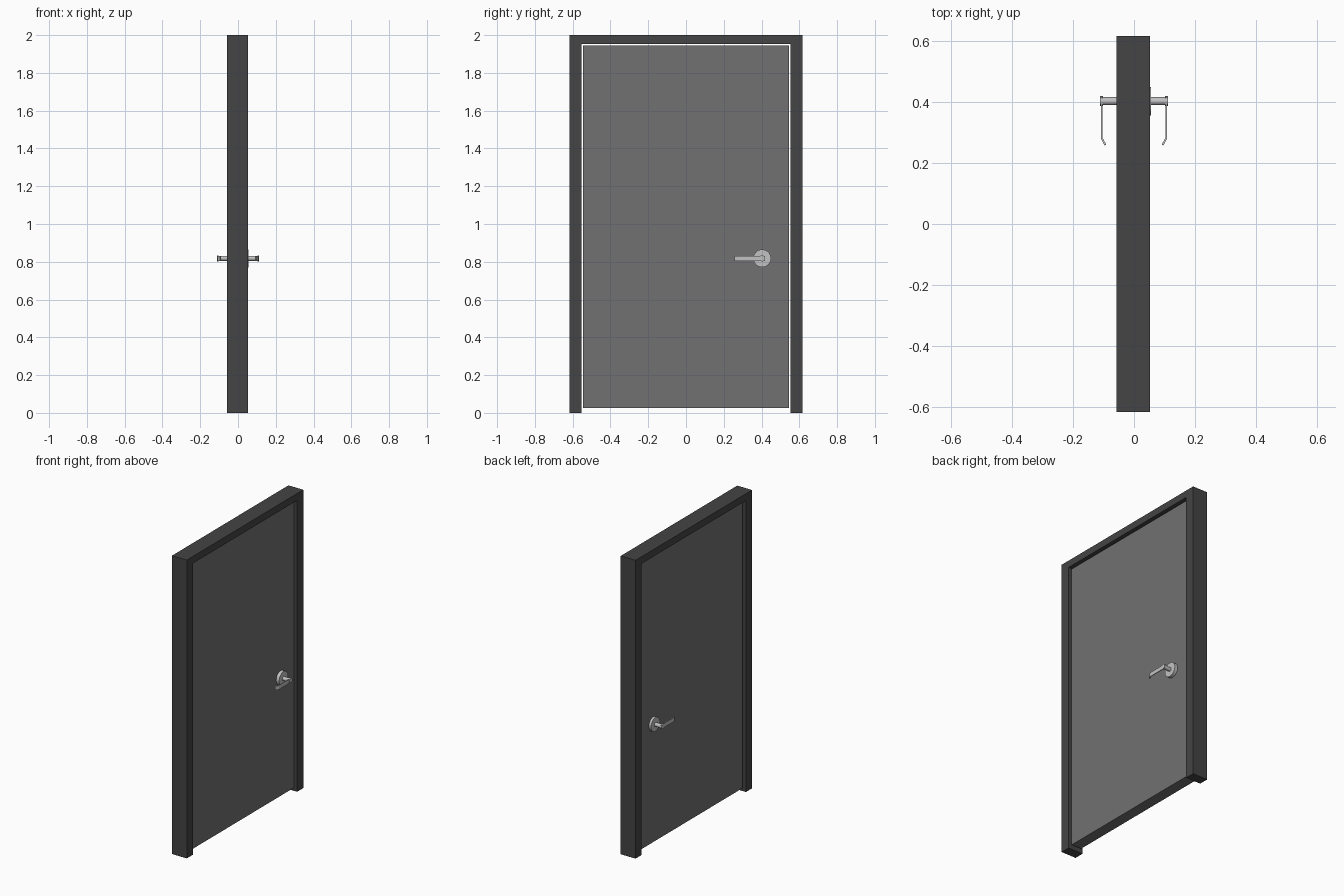
import bpy, bmesh, math
from mathutils import Matrix

if "Cube" in bpy.data.objects:
    bpy.data.objects.remove(bpy.data.objects["Cube"])


def material(name, rgb):
    m = bpy.data.materials.new(name)
    m.diffuse_color = (*rgb, 1)
    m.use_nodes = True
    m.node_tree.nodes["Principled BSDF"].inputs["Base Color"].default_value = m.diffuse_color
    return m


FRAME = material("dark grey", (0.058, 0.058, 0.058))
DOOR = material("mid grey", (0.165, 0.165, 0.165))
METAL = material("brushed metal", (0.54, 0.54, 0.54))


def finish(name, bm, mat):
    bmesh.ops.recalc_face_normals(bm, faces=bm.faces)
    me = bpy.data.meshes.new(name)
    bm.to_mesh(me)
    bm.free()
    me.materials.append(mat)
    ob = bpy.data.objects.new(name, me)
    bpy.context.collection.objects.link(ob)
    return ob


def extrude_profile(name, pts, offset, mat):
    """Extrude a closed 3D outline along an offset vector."""
    bm = bmesh.new()
    face = bm.faces.new([bm.verts.new(p) for p in pts])
    r = bmesh.ops.extrude_face_region(bm, geom=[face])
    verts = [v for v in r["geom"] if isinstance(v, bmesh.types.BMVert)]
    bmesh.ops.translate(bm, verts=verts, vec=offset)
    return finish(name, bm, mat)


def disc(name, x0, x1, r, y, z, mat, sides=24):
    """Cylinder lying along x."""
    bm = bmesh.new()
    mtx = Matrix.Translation(((x0 + x1) / 2, y, z)) @ Matrix.Rotation(math.pi / 2, 4, 'Y')
    bmesh.ops.create_cone(bm, cap_ends=True, segments=sides, radius1=r, radius2=r,
                          depth=abs(x1 - x0), matrix=mtx)
    ob = finish(name, bm, mat)
    bpy.context.view_layer.objects.active = ob
    ob.select_set(True)
    bpy.ops.object.shade_smooth_by_angle(angle=math.radians(35))
    ob.select_set(False)
    return ob


# Frame: two jambs and a header as one outline
W, I, TOP = 0.617, 0.552, 1.953
outline = [(-W, 0), (-W, 2), (W, 2), (W, 0), (I, 0), (I, TOP), (-I, TOP), (-I, 0)]
extrude_profile("door_frame", [(-0.058, y, z) for y, z in outline], (0.11, 0, 0), FRAME)

# Door leaf with a thin gap all round
leaf = [(-0.544, 0.025), (0.544, 0.025), (0.544, 1.945), (-0.544, 1.945)]
extrude_profile("door_leaf", [(-0.04, y, z) for y, z in leaf], (0.074, 0, 0), DOOR)

# Lever handles on both sides
HY, HZ = 0.403, 0.818
lever = [(0.103, 0.417), (0.108, 0.417), (0.108, 0.279), (0.096, 0.257),
         (0.091, 0.261), (0.103, 0.282)]
for side, s in (("right", 1), ("left", -1)):
    disc(f"rosette_{side}", s * 0.03, s * 0.056, 0.047, HY, HZ, METAL)
    disc(f"spindle_{side}", s * 0.05, s * 0.104, 0.013, HY, HZ, METAL, 16)
    disc(f"spindle_cap_{side}", s * 0.102, s * 0.111, 0.016, HY, HZ, METAL, 16)
    extrude_profile(f"lever_{side}", [(s * x, y, HZ - 0.0135) for x, y in lever],
                    (0, 0, 0.027), METAL)
